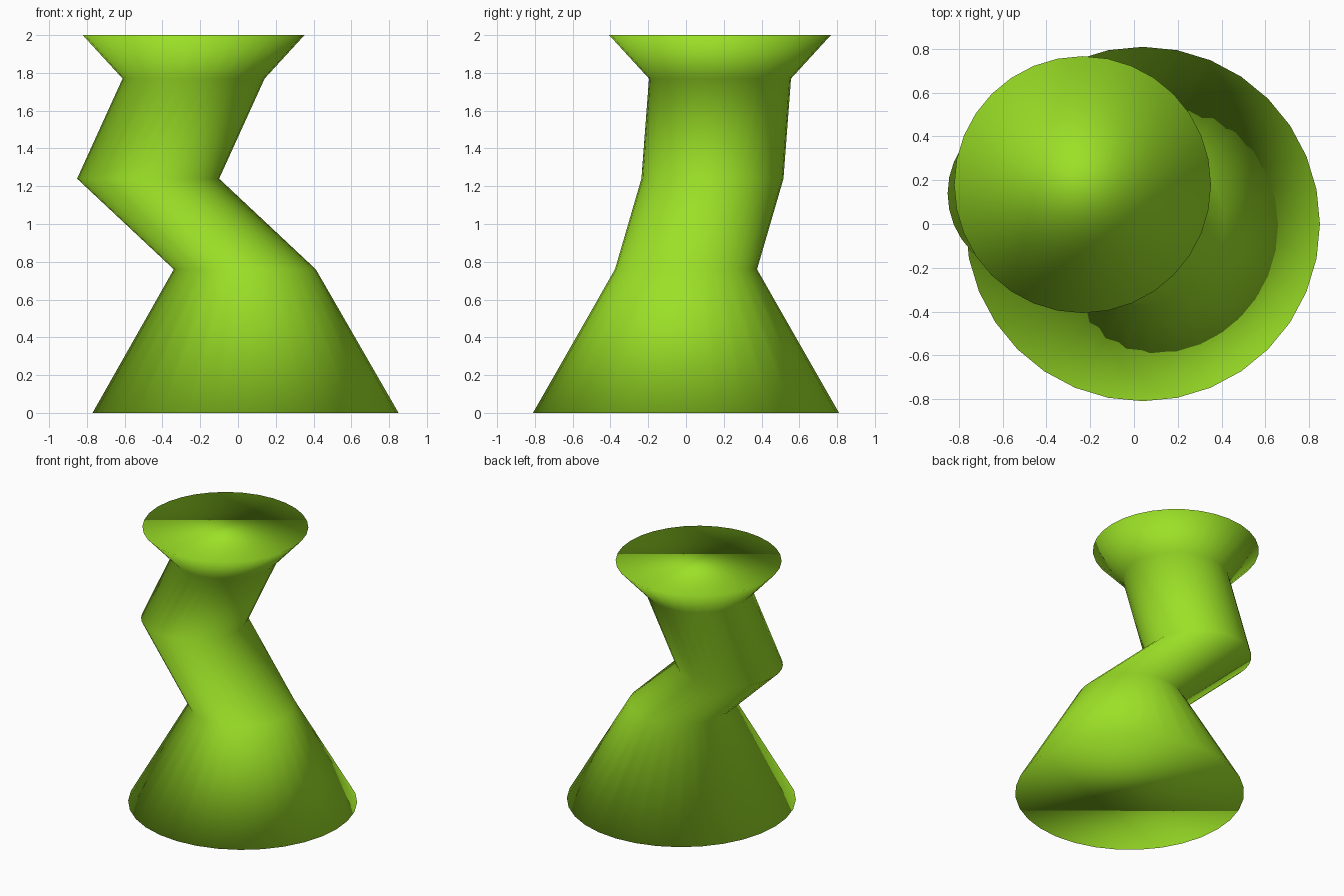
import bpy, bmesh, math

if "Cube" in bpy.data.objects:
    bpy.data.objects.remove(bpy.data.objects["Cube"])

SIDES = 32
# Stacked rings: centre x, centre y, height, radius
RINGS = [
    (0.04, 0.00, 0.00, 0.81),     # wide foot
    (0.036, 0.00, 0.76, 0.376),   # shoulder
    (-0.476, 0.14, 1.24, 0.376),  # elbow
    (-0.235, 0.18, 1.77, 0.376),  # collar
    (-0.235, 0.18, 2.00, 0.587),  # flared rim
]

green = bpy.data.materials.new("bright green")
green.diffuse_color = (0.33, 0.75, 0.02, 1)
green.use_nodes = True
green.node_tree.nodes["Principled BSDF"].inputs["Base Color"].default_value = green.diffuse_color

# Crooked pillar: loft the rings and close both ends
bm = bmesh.new()
loops = []
for cx, cy, z, r in RINGS:
    loops.append([bm.verts.new((cx + r * math.cos(a), cy + r * math.sin(a), z))
                  for a in (2 * math.pi * i / SIDES for i in range(SIDES))])
for low, high in zip(loops, loops[1:]):
    for i in range(SIDES):
        j = (i + 1) % SIDES
        bm.faces.new((low[i], low[j], high[j], high[i]))
bm.faces.new(loops[0][::-1])
bm.faces.new(loops[-1])

# Soft shading all over, including the end caps
for f in bm.faces:
    f.smooth = True

mesh = bpy.data.meshes.new("crooked_pillar")
bm.to_mesh(mesh)
bm.free()
mesh.materials.append(green)
pillar = bpy.data.objects.new("crooked_pillar", mesh)
bpy.context.collection.objects.link(pillar)
